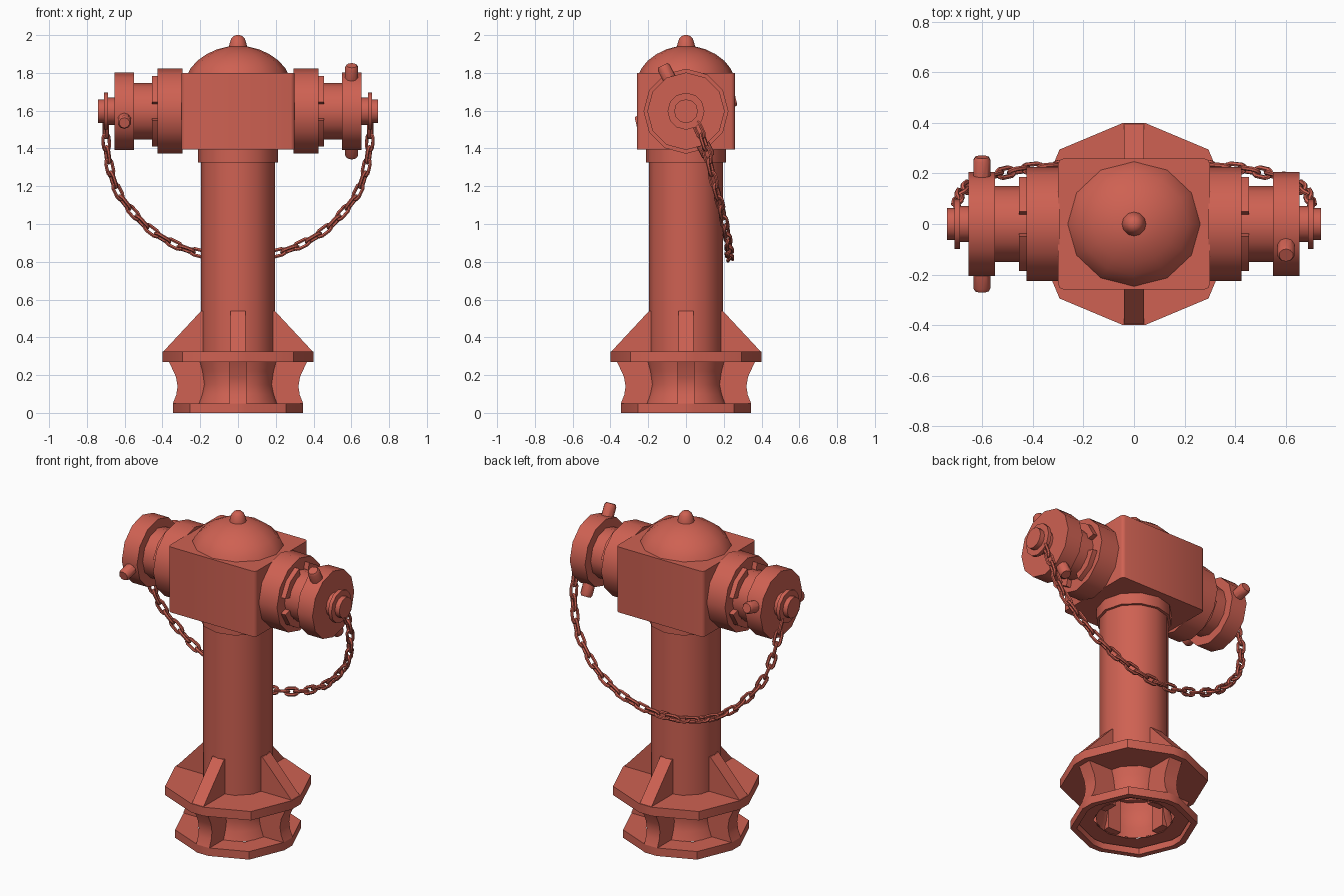
import bpy, bmesh, math
from mathutils import Vector, Matrix

if "Cube" in bpy.data.objects:
    bpy.data.objects.remove(bpy.data.objects["Cube"])

red = bpy.data.materials.new("hydrant red")
red.diffuse_color = (0.62, 0.12, 0.085, 1)
red.use_nodes = True
red.node_tree.nodes["Principled BSDF"].inputs["Base Color"].default_value = red.diffuse_color


def finish(name, bm, angle=35):
    bmesh.ops.recalc_face_normals(bm, faces=bm.faces)
    me = bpy.data.meshes.new(name)
    bm.to_mesh(me)
    bm.free()
    ob = bpy.data.objects.new(name, me)
    bpy.context.collection.objects.link(ob)
    me.materials.append(red)
    bpy.ops.object.select_all(action='DESELECT')
    ob.select_set(True)
    bpy.context.view_layer.objects.active = ob
    bpy.ops.object.shade_smooth_by_angle(angle=math.radians(angle))
    return ob


def loft(bm, rings, cap=True, closed=False):
    """Skin a list of equal point rings."""
    vs = [[bm.verts.new(p) for p in r] for r in rings]
    n = len(vs[0])
    pairs = list(zip(vs, vs[1:])) + ([(vs[-1], vs[0])] if closed else [])
    for a, b in pairs:
        for i in range(n):
            bm.faces.new((a[i], a[(i + 1) % n], b[(i + 1) % n], b[i]))
    if cap and not closed:
        bm.faces.new(vs[0])
        bm.faces.new(vs[-1])


def lathe(name, profile, sides=12, mat=Matrix(), cap=True, sy=1):
    """Turn (radius, height) pairs around z, then move by mat."""
    bm = bmesh.new()
    rings = [[mat @ Vector((r * math.cos(k * math.tau / sides),
                            sy * r * math.sin(k * math.tau / sides), z))
              for k in range(sides)] for r, z in profile]
    loft(bm, rings, cap)
    return finish(name, bm)


def foot_outline(r, z):
    """Octagon whose four axis corners are cut flat."""
    out = []
    for q in range(4):
        rot = Matrix.Rotation(q * math.pi / 2, 3, 'Z')
        for x, y in ((1, -.11), (1, .11), (.737, .737)):
            out.append(rot @ Vector((x * r, y * r, z)))
    return out


def rib(name, outline, w, quarter):
    """Radial plate from a (radius, z) outline."""
    bm = bmesh.new()
    rot = Matrix.Rotation(quarter * math.pi / 2, 3, 'Z')
    loft(bm, [[rot @ Vector((r, s * w, z)) for r, z in outline] for s in (-1, 1)])
    finish(name, bm, 20)


# Foot: hollow bottom ring, flared pipe and upper flange
bm = bmesh.new()
loft(bm, [foot_outline(r, z) for r, z in
          ((.31, .04), (.31, 0), (.345, 0), (.345, .05), (.22, .05))], cap=False)
finish("bottom_ring", bm)
lathe("flared_pipe", [(.22, .045), (.20, .10), (.19, .15), (.20, .22), (.215, .275)], cap=False)
bm = bmesh.new()
loft(bm, [foot_outline(.4, .27), foot_outline(.4, .325)])
finish("foot_flange", bm)

for q in range(4):
    rib("lower_rib", [(.17, .05), (.345, .05), (.327, .095), (.32, .14), (.328, .19),
                      (.365, .27), (.17, .27)], .045, q)
    rib("upper_gusset", [(.18, .32), (.4, .32), (.195, .54), (.18, .54)], .04, q)

# Barrel and collar
lathe("barrel", [(.197, .3), (.197, 1.34)])
lathe("collar", [(.213, 1.325), (.213, 1.40)])

# Head block with softened vertical edges
bm = bmesh.new()
bmesh.ops.create_cube(bm, size=1, matrix=Matrix.Translation((0, 0, 1.597))
                      @ Matrix.Diagonal((.6, .518, .406, 1)))
edges = [e for e in bm.edges if abs(e.verts[0].co.z - e.verts[1].co.z) > .1]
bmesh.ops.bevel(bm, geom=edges, offset=.02, segments=2, profile=.5, affect='EDGES')
finish("head_block", bm, 50)

# Dome and knob
lathe("dome", [(.265, 1.795), (.25, 1.825), (.215, 1.865), (.165, 1.90),
               (.11, 1.925), (.05, 1.94)], sy=.94)
lathe("top_knob", [(.05, 1.925), (.046, 1.95), (.036, 1.982), (.022, 1.996), (.008, 2.0)])

# Hose outlets on both sides
ZC = 1.597
for s in (1, -1):
    side = "right" if s > 0 else "left"
    m = Matrix.Translation((0, 0, ZC)) @ Matrix.Rotation(s * math.pi / 2, 4, 'Y')
    lathe(side + "_outlet_flange", [(.225, .295), (.225, .425)], mat=m)
    lathe(side + "_outlet_neck", [(.15, .42), (.15, .56)], mat=m)
    lathe(side + "_cap", [(.205, .55), (.205, .655)], mat=m)
    lathe(side + "_cap_hub", [(.072, .65), (.072, .692)], mat=m)
    lathe(side + "_chain_disc", [(.098, .688), (.098, .71)], mat=m)
    lathe(side + "_end_button", [(.063, .705), (.063, .74)], mat=m)
    # coupling lugs: arc segments around the neck
    bm = bmesh.new()
    for k in range(4):
        rings = []
        for j in range(3):
            a = k * math.pi / 2 + math.radians(15 + 30 * j)
            rings.append([m @ Vector((r * math.cos(a), r * math.sin(a), h))
                          for r, h in ((.148, .42), (.192, .42), (.192, .455), (.148, .455))])
        loft(bm, rings)
    finish(side + "_coupling_lugs", bm)
    # two opposite turning pins
    tilt = math.radians(117 if s > 0 else 13)
    for e in (1, -1):
        d = Vector((0, e * math.cos(tilt), e * math.sin(tilt)))
        pm = Matrix.Translation((s * .602, 0, ZC)) @ d.to_track_quat('Z', 'X').to_matrix().to_4x4()
        lathe(side + "_cap_pin", [(.036, .17), (.036, .258), (.028, .272)], 10, pm)

# Chain hanging behind the barrel
half = [(.70, .055, 1.53), (.70, .095, 1.44), (.688, .12, 1.34), (.662, .147, 1.225),
        (.62, .172, 1.14), (.565, .19, 1.07), (.49, .208, .99), (.41, .22, .93),
        (.32, .228, .883), (.22, .23, .848), (.11, .23, .825), (0, .23, .818)]
path = [Vector(p) for p in half] + [Vector((-x, y, z)) for x, y, z in half[-2::-1]]
lengths = [(b - a).length for a, b in zip(path, path[1:])]
total = sum(lengths)


def along(d):
    for a, b, l in zip(path, path[1:], lengths):
        if d <= l:
            return a.lerp(b, d / l)
        d -= l
    return path[-1].copy()


bm = bmesh.new()
COUNT, WIRE, WIDE = 33, .0095, .018
pitch = total / COUNT
for i in range(COUNT):
    p0, p1 = along(i * pitch), along((i + 1) * pitch)
    c, t = (p0 + p1) / 2, (p1 - p0).normalized()
    u = t.cross(Vector((0, 1, 0))).normalized()
    v = t.cross(u)
    ang = math.radians(25 if i % 2 else 115)
    n = u * math.cos(ang) + v * math.sin(ang)
    b = t.cross(n)
    straight = pitch / 2 + WIRE - WIDE
    rings = []
    for k in range(10):
        # two half circles joined by straight bars
        a = -math.pi / 2 + (k % 5) * math.pi / 4 + (math.pi if k > 4 else 0)
        out = t * math.cos(a) + n * math.sin(a)
        mid = c + t * (straight if k < 5 else -straight) + out * WIDE
        rings.append([mid + out * WIRE * math.cos(f) + b * WIRE * math.sin(f)
                      for f in (j * math.tau / 6 for j in range(6))])
    loft(bm, rings, closed=True)
finish("chain", bm, 50)
